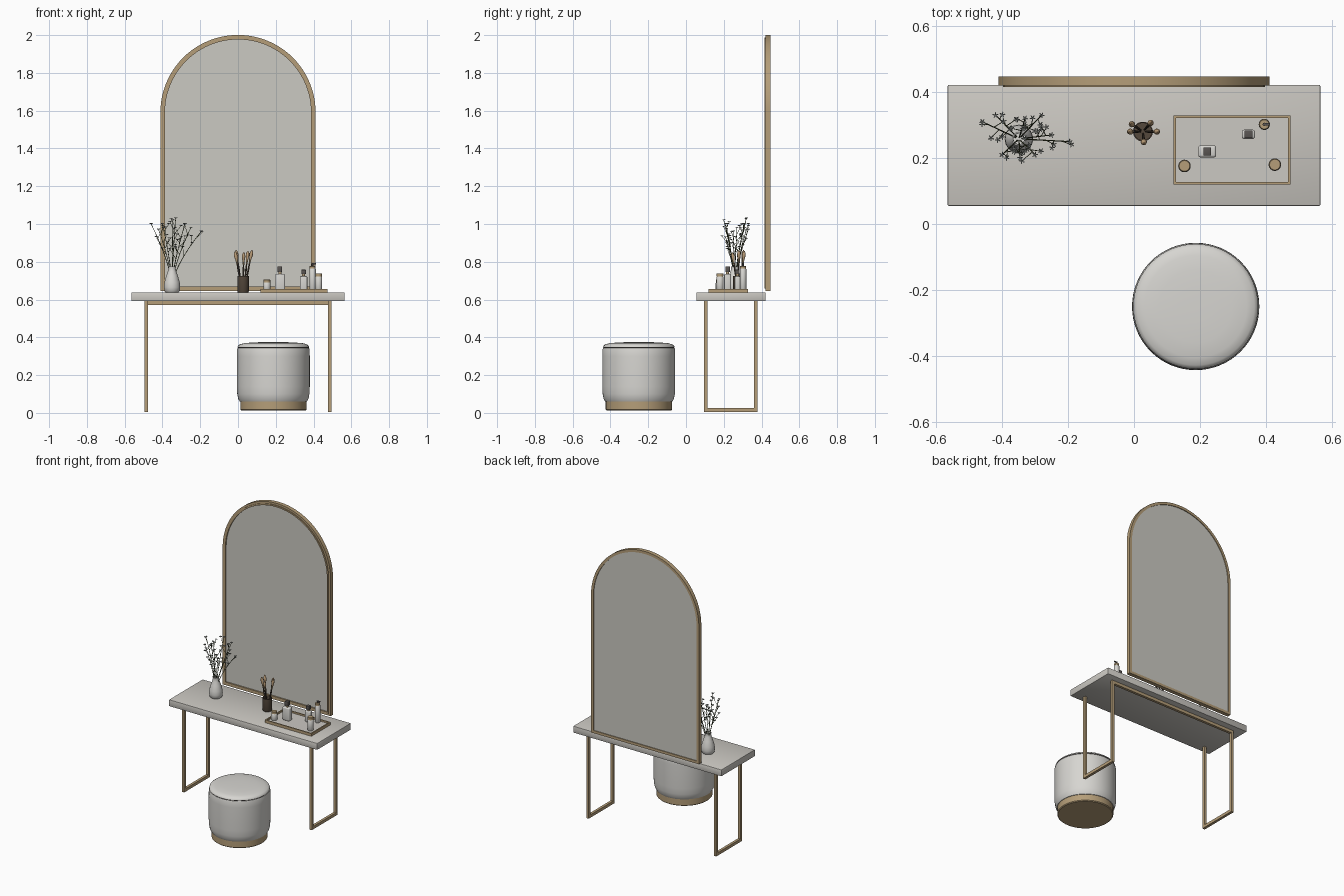
import bpy, bmesh, math, random
from mathutils import Vector

if "Cube" in bpy.data.objects:
    bpy.data.objects.remove(bpy.data.objects["Cube"])

random.seed(4)


def mat(name, rgb):
    m = bpy.data.materials.new(name)
    m.diffuse_color = (*rgb, 1)
    m.use_nodes = True
    m.node_tree.nodes["Principled BSDF"].inputs["Base Color"].default_value = m.diffuse_color
    return m


STONE = mat("pale stone", (0.60, 0.58, 0.54))
MIRROR = mat("mirror grey", (0.60, 0.59, 0.54))
FABRIC = mat("cream fabric", (0.68, 0.67, 0.64))
GOLD = mat("brushed gold", (0.46, 0.34, 0.19))
BROWN = mat("dark brown", (0.09, 0.065, 0.045))
DARK = mat("dark cap", (0.10, 0.09, 0.085))
GREEN = mat("stem green", (0.07, 0.085, 0.035))
BLOSSOM = mat("grey blossom", (0.30, 0.32, 0.30))
BRISTLE = mat("tan bristle", (0.50, 0.34, 0.19))


def finish(name, bm, material, smooth=True):
    bmesh.ops.recalc_face_normals(bm, faces=bm.faces)
    me = bpy.data.meshes.new(name)
    bm.to_mesh(me)
    bm.free()
    ob = bpy.data.objects.new(name, me)
    bpy.context.collection.objects.link(ob)
    me.materials.append(material)
    if smooth:
        bpy.context.view_layer.objects.active = ob
        bpy.ops.object.select_all(action='DESELECT')
        ob.select_set(True)
        bpy.ops.object.shade_smooth_by_angle(angle=math.radians(40))
    return ob


def box(name, lo, hi, material, bevel=0.0, segs=2):
    bm = bmesh.new()
    bmesh.ops.create_cube(bm, size=1)
    for v in bm.verts:
        v.co = Vector([(a + b) / 2 + c * (b - a) for a, b, c in zip(lo, hi, v.co)])
    if bevel:
        bmesh.ops.bevel(bm, geom=bm.edges[:], offset=bevel, segments=segs,
                        affect='EDGES', profile=0.5)
    return finish(name, bm, material, bevel > 0)


def lathe(name, center, profile, material, n=32):
    """Revolve (radius, height) pairs about a vertical axis; ends are capped."""
    bm = bmesh.new()
    x, y = center
    rings = [[bm.verts.new((x + r * math.cos(math.tau * i / n),
                            y + r * math.sin(math.tau * i / n), z)) for i in range(n)]
             for r, z in profile]
    for a, b in zip(rings, rings[1:]):
        for i in range(n):
            j = (i + 1) % n
            bm.faces.new((a[i], a[j], b[j], b[i]))
    bm.faces.new(rings[0])
    bm.faces.new(rings[-1])
    return finish(name, bm, material)


def tubes(name, paths, material, sides=6):
    """Tapered tubes along lists of (point, radius)."""
    bm = bmesh.new()
    for path in paths:
        axis = (path[-1][0] - path[0][0]).normalized()
        u = axis.orthogonal().normalized()
        w = axis.cross(u)
        rings = [[bm.verts.new(p + r * (u * math.cos(math.tau * k / sides)
                                        + w * math.sin(math.tau * k / sides)))
                  for k in range(sides)] for p, r in path]
        for a, b in zip(rings, rings[1:]):
            for i in range(sides):
                j = (i + 1) % sides
                bm.faces.new((a[i], a[j], b[j], b[i]))
        bm.faces.new(rings[0])
        bm.faces.new(rings[-1])
    return finish(name, bm, material)


# Table: slab, two U-shaped legs and a back rail
TOP = 0.638
box("table_top", (-0.565, 0.055, 0.592), (0.565, 0.422, TOP), STONE, 0.004)
for side, x in (("left", -0.486), ("right", 0.486)):
    h = 0.009
    box(side + "_front_leg", (x - h, 0.096, 0.006), (x + h, 0.114, 0.592), GOLD)
    box(side + "_back_leg", (x - h, 0.36, 0.006), (x + h, 0.378, 0.592), GOLD)
    box(side + "_floor_bar", (x - h, 0.114, 0.006), (x + h, 0.36, 0.026), GOLD)
box("back_rail", (-0.477, 0.36, 0.572), (0.477, 0.378, 0.592), GOLD)


# Arched mirror: outer frame, thin front lip and glass
def arch(r, zb, n=48):
    pts = [(-r, zb), (r, zb)]
    return pts + [(r * math.cos(math.pi * i / n), 1.59 + r * math.sin(math.pi * i / n))
                  for i in range(n + 1)]


def arch_ring(name, outer, inner, y0, y1, material):
    bm = bmesh.new()
    loops = [[bm.verts.new((x, y, z)) for x, z in pts]
             for pts, y in ((outer, y0), (outer, y1), (inner, y1), (inner, y0))]
    n = len(outer)
    for k in range(4):
        a, b = loops[k], loops[(k + 1) % 4]
        for i in range(n):
            j = (i + 1) % n
            bm.faces.new((a[i], a[j], b[j], b[i]))
    return finish(name, bm, material)


arch_ring("mirror_frame", arch(0.411, 0.645), arch(0.393, 0.663), 0.42, 0.447, GOLD)
arch_ring("mirror_front_lip", arch(0.397, 0.659), arch(0.387, 0.669), 0.415, 0.425, GOLD)
bm = bmesh.new()
face = bm.faces.new([bm.verts.new((x, 0.424, z)) for x, z in arch(0.394, 0.662)])
ext = bmesh.ops.extrude_face_region(bm, geom=[face])
for v in ext["geom"]:
    if isinstance(v, bmesh.types.BMVert):
        v.co.y = 0.442
finish("mirror_glass", bm, MIRROR, False)

# Round stool: plinth, padded body, seam and domed cushion
STOOL = (0.187, -0.25)
lathe("stool_plinth", STOOL, [(0.17, 0.012), (0.175, 0.017), (0.175, 0.06)], GOLD, 64)
lathe("stool_body", STOOL, [(0.165, 0.056), (0.178, 0.06), (0.186, 0.075), (0.191, 0.10),
                            (0.193, 0.14), (0.193, 0.30), (0.192, 0.335), (0.189, 0.344),
                            (0.184, 0.346)], FABRIC, 64)
lathe("stool_seam", STOOL, [(0.187, 0.344), (0.1895, 0.347), (0.187, 0.35)], DARK, 64)
lathe("stool_cushion", STOOL, [(0.184, 0.348), (0.189, 0.35), (0.187, 0.356), (0.178, 0.363),
                               (0.155, 0.369), (0.11, 0.373), (0.05, 0.375), (0.005, 0.375)],
      FABRIC, 64)

# Vase with an open neck
VASE = (-0.349, 0.258)
lathe("vase", VASE, [(0.034, TOP), (0.04, 0.645), (0.043, 0.665), (0.041, 0.69), (0.031, 0.725),
                     (0.022, 0.75), (0.019, 0.765), (0.021, 0.776), (0.017, 0.776),
                     (0.016, 0.76), (0.018, 0.74)], FABRIC)

# Flowering sprigs: bent stems, side twigs and small star blossoms
stems, tips = [], []
ends = [(-0.46, 0.31, 1.0), (-0.42, 0.33, 0.97), (-0.40, 0.21, 1.0), (-0.345, 0.20, 1.02),
        (-0.33, 0.32, 1.03), (-0.28, 0.33, 1.0), (-0.25, 0.27, 0.98), (-0.195, 0.25, 0.96),
        (-0.30, 0.21, 0.93)]
for ex, ey, ez in ends:
    base, end = Vector((*VASE, 0.70)), Vector((ex, ey, ez))

    def at(t):
        p = base.lerp(end, t)
        bend = 0.25 * t * (1 - t)
        return p - Vector((end.x - base.x, end.y - base.y, 0)) * bend * 1.5

    stems.append([(at(i / 6), 0.0022 - 0.0001 * i) for i in range(7)])
    tips.append(end)
    for t in (0.5, 0.63, 0.75, 0.87):
        p = at(t)
        q = p + Vector((random.uniform(-.035, .035), random.uniform(-.03, .03),
                        random.uniform(.03, .06)))
        stems.append([(p, 0.0014), (q, 0.001)])
        tips.append(q)
tubes("sprig_stems", stems, GREEN, 5)
petals = []
for p in tips:
    for k in range(5):
        a = math.tau * k / 5 + p.x * 50
        d = Vector((math.cos(a), math.sin(a), 0.5)) * 0.009
        petals.append([(p, 0.001), (p + d * 0.6, 0.0026), (p + d, 0.001)])
tubes("sprig_blossoms", petals, BLOSSOM, 4)

# Brush cup with five fanned brushes
CUP = (0.027, 0.28)
lathe("brush_cup", CUP, [(0.028, TOP), (0.03, 0.642), (0.03, 0.725), (0.026, 0.725),
                         (0.026, 0.65)], BROWN)
handles, ferrules, bristles = [], [], []
for x, y, z in ((-0.010, 0.305, 0.862), (0.053, 0.309, 0.858), (0.074, 0.28, 0.862),
                (-0.016, 0.28, 0.855), (0.030, 0.245, 0.85)):
    top = Vector((x, y, z))
    foot = Vector((CUP[0] + (x - CUP[0]) * 0.2, CUP[1] + (y - CUP[1]) * 0.2, 0.66))
    on = foot.lerp
    handles.append([(foot, 0.003), (on(top, 0.5), 0.0045), (on(top, 0.66), 0.0035)])
    ferrules.append([(on(top, 0.65), 0.004), (on(top, 0.78), 0.006)])
    bristles.append([(on(top, 0.77), 0.006), (on(top, 0.87), 0.0095),
                     (on(top, 0.94), 0.008), (top, 0.002)])
tubes("brush_handles", handles, BROWN, 8)
tubes("brush_ferrules", ferrules, GOLD, 10)
tubes("brush_bristles", bristles, BRISTLE, 10)

# Tray with a raised rim
box("tray_base", (0.122, 0.122, TOP), (0.473, 0.327, 0.646), STONE)
for name, lo, hi in (("front", (0.12, 0.12), (0.475, 0.128)), ("back", (0.12, 0.321), (0.475, 0.329)),
                     ("left", (0.12, 0.128), (0.128, 0.321)), ("right", (0.467, 0.128), (0.475, 0.321))):
    box("tray_rim_" + name, (*lo, TOP), (*hi, 0.657), GOLD)

# Round jars and bottles with gold lids
FLOOR = 0.646
for name, c, r, body, lid in (("cream_jar", (0.153, 0.176), 0.019, 0.692, 0.706),
                              ("lotion_bottle", (0.427, 0.18), 0.019, 0.722, 0.739),
                              ("pump_bottle", (0.395, 0.302), 0.017, 0.765, 0.778)):
    lathe(name, c, [(r - .002, FLOOR), (r, FLOOR + .003), (r, body - .004), (r - .003, body)], FABRIC)
    lathe(name + "_lid", c, [(r - .001, body - .001), (r - .001, lid - .002), (r - .003, lid)], GOLD)
lathe("pump_stem", (0.395, 0.302), [(0.005, 0.777), (0.005, 0.792)], DARK, 12)
box("pump_spout", (0.391, 0.298, 0.786), (0.413, 0.306, 0.793), DARK)

# Square perfume bottles with dark caps
for name, x, y, w, d, top, cap in (("large_perfume", 0.222, 0.22, 0.027, 0.018, 0.736, 0.776),
                                   ("small_perfume", 0.347, 0.272, 0.02, 0.014, 0.724, 0.758)):
    box(name, (x - w, y - d, FLOOR), (x + w, y + d, top), FABRIC, 0.007, 3)
    lathe(name + "_collar", (x, y), [(0.008, top - .002), (0.008, top + .012)], GOLD, 16)
    box(name + "_cap", (x - .012, y - .012, top + .01), (x + .012, y + .012, cap), DARK, 0.001)
